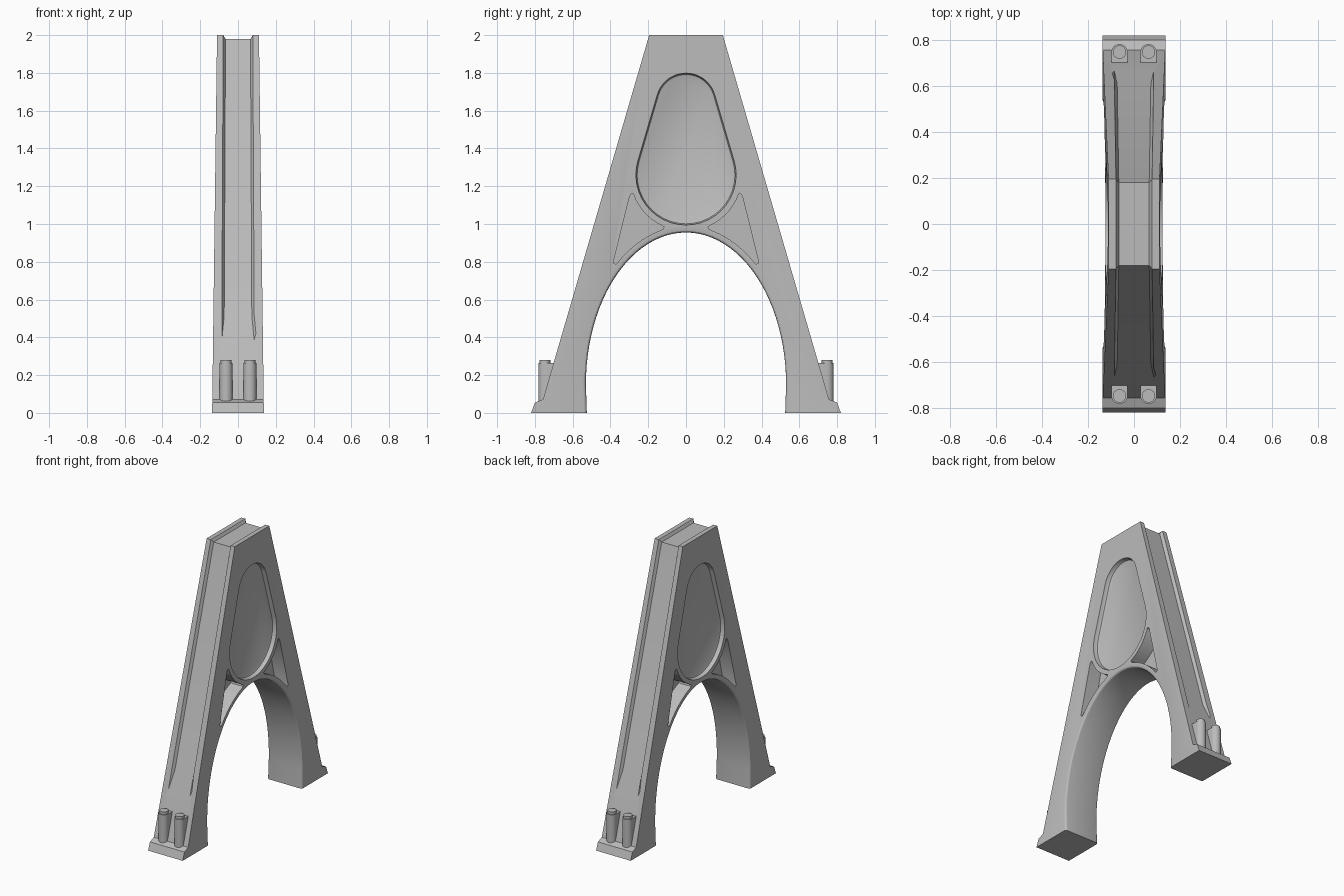
import bpy
import bmesh
from math import sin, cos, pi, radians, sqrt, asin

cube = bpy.data.objects.get("Cube")
if cube:
    bpy.data.objects.remove(cube, do_unlink=True)

# Single grey material
GREY = (0.5, 0.5, 0.5, 1.0)
mat = bpy.data.materials.new("cast grey")
mat.use_nodes = True
mat.diffuse_color = GREY
bsdf = next(n for n in mat.node_tree.nodes if n.type == 'BSDF_PRINCIPLED')
bsdf.inputs["Base Color"].default_value = GREY


def half_width(z):
    """Half thickness of the frame, narrowing upward."""
    return 0.137 - 0.013 * z


def loft(name, loops, bevel_test=None):
    """Skin a row of equal point loops and cap both ends."""
    bm = bmesh.new()
    rings = [[bm.verts.new(p) for p in loop] for loop in loops]
    n = len(rings[0])
    for a, b in zip(rings, rings[1:]):
        for i in range(n):
            j = (i + 1) % n
            bm.faces.new((a[i], a[j], b[j], b[i]))
    bm.faces.new(rings[0])
    bm.faces.new(rings[-1])
    bmesh.ops.recalc_face_normals(bm, faces=bm.faces)
    if bevel_test:
        edges = [e for e in bm.edges if bevel_test(e)]
        bmesh.ops.bevel(bm, geom=edges, offset=0.016, segments=3,
                        profile=0.5, affect='EDGES')
    mesh = bpy.data.meshes.new(name)
    bm.to_mesh(mesh)
    bm.free()
    mesh.materials.append(mat)
    obj = bpy.data.objects.new(name, mesh)
    bpy.context.collection.objects.link(obj)
    return obj


def activate(obj):
    bpy.ops.object.select_all(action='DESELECT')
    obj.select_set(True)
    bpy.context.view_layer.objects.active = obj


def cut(target, cutter):
    cutter.hide_render = True
    mod = target.modifiers.new("cut", 'BOOLEAN')
    mod.operation = 'DIFFERENCE'
    mod.solver = 'EXACT'
    mod.object = cutter
    activate(target)
    bpy.ops.object.modifier_apply(modifier=mod.name)
    bpy.data.objects.remove(cutter, do_unlink=True)


def smooth(obj):
    activate(obj)
    bpy.ops.object.shade_smooth_by_angle(angle=radians(30))


# Frame: tapered A shape with feet and an elliptical arch
ARCH_Z, ARCH_A, ARCH_B = 0.15, 0.53, 0.805
side = [(0.525, 0), (0.82, 0), (0.80, 0.055), (0.757, 0.072), (0.195, 2.0)]
arch = [(-ARCH_A * cos(pi * i / 48), ARCH_Z + ARCH_B * sin(pi * i / 48))
        for i in range(49)]
outline = side + [(-y, z) for y, z in reversed(side)] + arch


def on_arch(v):
    y, z = v.co.y, v.co.z
    if z < ARCH_Z:
        return abs(y) < 0.54
    return abs((y / ARCH_A) ** 2 + ((z - ARCH_Z) / ARCH_B) ** 2 - 1) < 0.01


def arch_rim(e):
    a, b = e.verts
    return a.co.x * b.co.x > 0 and on_arch(a) and on_arch(b)


frame = loft("arched_frame",
             [[(s * half_width(z), y, z) for y, z in outline] for s in (-1, 1)],
             arch_rim)

# Channel running up the front, over the top and down the back
slope = (0.757 - 0.195) / (2.0 - 0.072)


def edge_y(z):
    return 0.195 + (2.0 - z) * slope


length = sqrt(1 + slope * slope)
ny, nz = 1 / length, slope / length
miter = 1 + nz
half_path = [(edge_y(0.36), 0.36, ny, nz, -0.004, 0.088),
             (edge_y(0.52), 0.52, ny, nz, 0.02, 0.073),
             (0.195, 2.0, ny / miter, 1, 0.02, 0.066)]
path = half_path + [(-y, z, -a, b, d, w)
                    for y, z, a, b, d, w in reversed(half_path)]
stations = []
for y, z, a, b, d, w in path:
    floor = (y - a * d, z - b * d)
    top = (y + a * 0.012, z + b * 0.012)
    wide = w + 0.02
    stations.append([(-w, *floor), (w, *floor), (wide, *top), (-wide, *top)])
cut(frame, loft("channel_cutter", stations))

# Shallow egg-shaped panel: hull of a large and a small circle
LOW_Z, LOW_R, HIGH_Z, HIGH_R = 1.26, 0.265, 1.64, 0.158
tilt = asin((LOW_R - HIGH_R) / (HIGH_Z - LOW_Z))


def egg(grow):
    pts = []
    for cz, r, start, end in ((HIGH_Z, HIGH_R, tilt, pi - tilt),
                              (LOW_Z, LOW_R, pi - tilt, 2 * pi + tilt)):
        for i in range(25):
            t = start + (end - start) * i / 24
            pts.append(((r + grow) * cos(t), cz + (r + grow) * sin(t)))
    return pts


for s in (-1, 1):
    levels = [(-0.032, -0.014), (-0.028, -0.006), (-0.02, -0.002), (0.02, 0.003)]
    cut(frame, loft("egg_cutter",
                    [[(s * (half_width(z) + dx), y, z) for y, z in egg(g)]
                     for dx, g in levels]))

# Deep curved triangular pockets between the egg, the arch and the legs
tri = []
for i in range(13):
    t = radians(-22 - 43 * i / 12)
    tri.append((0.297 * cos(t), LOW_Z + 0.297 * sin(t)))
tri += [(0.117, 0.985), (0.12, 0.975)]
for i in range(13):
    y = 0.135 + 0.235 * i / 12
    tri.append((y, ARCH_Z + 0.84 * sqrt(1 - (y / 0.567) ** 2)))
tri += [(0.381, 0.792), (0.383, 0.805), (0.298, 1.148), (0.288, 1.162), (0.279, 1.16)]
for sx in (-1, 1):
    for sy in (-1, 1):
        cut(frame, loft("pocket_cutter",
                        [[(sx * x, sy * y, z) for y, z in tri]
                         for x in (0.025, 0.2)]))
smooth(frame)

# Paired bolt bosses standing on each foot, each with a round cap
BOLT_Y, BOLT_R = 0.747, 0.035
boss = [(BOLT_R * cos(pi * i / 12), BOLT_Y + BOLT_R * sin(pi * i / 12))
        for i in range(13)] + [(-BOLT_R, 0.70), (BOLT_R, 0.70)]
cap = [(0.029 * cos(pi * i / 12), BOLT_Y + 0.029 * sin(pi * i / 12))
       for i in range(24)]
for sy, end in ((-1, "front"), (1, "back")):
    for sx, hand in ((-1, "right"), (1, "left")):
        for part, shape, low, high in (("boss", boss, 0.06, 0.263),
                                       ("cap", cap, 0.25, 0.281)):
            smooth(loft(f"{end}_{hand}_bolt_{part}",
                        [[(sx * 0.063 + x, sy * y, z) for x, y in shape]
                         for z in (low, high)]))
